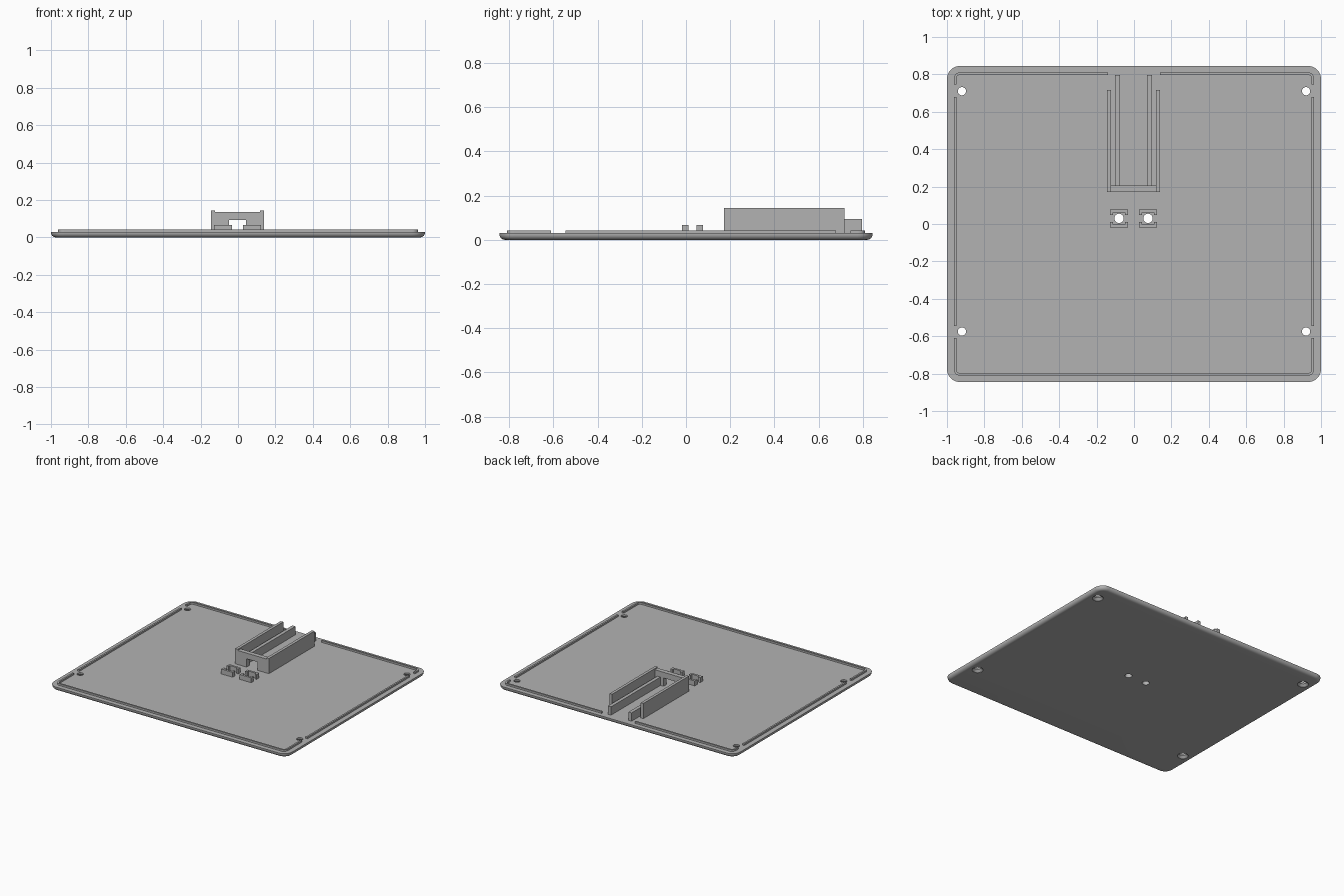
import bpy, bmesh, math
from mathutils import Vector

cube = bpy.data.objects.get("Cube")
if cube:
    bpy.data.objects.remove(cube, do_unlink=True)

grey = bpy.data.materials.new("matte grey")
grey.use_nodes = True
COLOUR = (0.45, 0.45, 0.45, 1)
grey.diffuse_color = COLOUR
grey.node_tree.nodes["Principled BSDF"].inputs["Base Color"].default_value = COLOUR

TOP = 0.03      # upper face of the plate
LIP = 0.043     # top of the locating lip


def finish(name, bm):
    bmesh.ops.recalc_face_normals(bm, faces=bm.faces)
    mesh = bpy.data.meshes.new(name)
    bm.to_mesh(mesh)
    bm.free()
    mesh.materials.append(grey)
    obj = bpy.data.objects.new(name, mesh)
    bpy.context.collection.objects.link(obj)
    return obj


def arc(cx, cy, r, start, end, n=8):
    return [Vector((cx + r * math.cos(math.radians(start + (end - start) * i / n)),
                    cy + r * math.sin(math.radians(start + (end - start) * i / n))))
            for i in range(n + 1)]


def rounded_rect(hx, hy, r):
    pts = []
    for i, (sx, sy) in enumerate([(1, 1), (-1, 1), (-1, -1), (1, -1)]):
        pts += arc(sx * (hx - r), sy * (hy - r), r, 90 * i, 90 * i + 90)
    return pts


def loft(name, rings):
    """Skin a stack of (outline, z) rings and cap both ends."""
    bm = bmesh.new()
    loops = [[bm.verts.new((p.x, p.y, z)) for p in pts] for pts, z in rings]
    for a, b in zip(loops, loops[1:]):
        for i in range(len(a)):
            j = (i + 1) % len(a)
            bm.faces.new((a[i], a[j], b[j], b[i]))
    bm.faces.new(loops[0][::-1])
    bm.faces.new(loops[-1])
    return finish(name, bm)


def prism(name, outline, axis, lo, hi):
    """Extrude a 2D outline along z, or along y when the outline is in x-z."""
    bm = bmesh.new()
    place = (lambda u, v, w: (u, v, w)) if axis == "z" else (lambda u, v, w: (u, w, v))
    face = bm.faces.new([bm.verts.new(place(u, v, lo)) for u, v in outline])
    out = bmesh.ops.extrude_face_region(bm, geom=[face])
    verts = [e for e in out["geom"] if isinstance(e, bmesh.types.BMVert)]
    bmesh.ops.translate(bm, verts=verts, vec=place(0, 0, hi - lo))
    return finish(name, bm)


def box(name, x0, x1, y0, y1, z1):
    return prism(name, [(x0, y0), (x1, y0), (x1, y1), (x0, y1)], "z", TOP - 0.002, z1)


def lip(name, path, width=0.013):
    """Thin wall following a path."""
    left, right = [], []
    for i, p in enumerate(path):
        t = (path[min(i + 1, len(path) - 1)] - path[max(i - 1, 0)]).normalized()
        n = Vector((-t.y, t.x)) * width / 2
        left.append(p + n)
        right.append(p - n)
    return prism(name, left + right[::-1], "z", TOP - 0.002, LIP)


# Plate with a rounded lower edge
R = 0.026
rings = []
for i in range(7):
    a = math.radians(90 * i / 6)
    inset = R * (1 - math.sin(a))
    rings.append((rounded_rect(1 - inset, 0.845 - inset, 0.07 - inset), R * (1 - math.cos(a))))
rings.append((rounded_rect(1, 0.845, 0.07), TOP))
plate = loft("base_plate", rings)

# Countersunk screw holes and the two plain button holes
def circle(x, y, r):
    return arc(x, y, r, 0, 360, 32)[:-1]

cutters = []
for x in (-0.92, 0.92):
    for y in (-0.575, 0.71):
        cutters.append(loft("hole_cutter", [
            (circle(x, y, 0.038), -0.01), (circle(x, y, 0.038), 0.002),
            (circle(x, y, 0.022), 0.018), (circle(x, y, 0.022), 0.05)]))
BUTTONS = (-0.08, 0.075)
for x in BUTTONS:
    cutters.append(loft("hole_cutter", [(circle(x, 0.03, 0.025), -0.01),
                                        (circle(x, 0.03, 0.025), 0.05)]))
bpy.context.view_layer.objects.active = plate
for cutter in cutters:
    mod = plate.modifiers.new("hole", "BOOLEAN")
    mod.operation = "DIFFERENCE"
    mod.solver = "EXACT"
    mod.object = cutter
    bpy.ops.object.modifier_apply(modifier=mod.name)
    bpy.data.objects.remove(cutter, do_unlink=True)
bpy.ops.object.select_all(action="DESELECT")
plate.select_set(True)
bpy.ops.object.shade_smooth_by_angle(angle=math.radians(30))

# Locating lip, broken beside the screw holes and behind the tray
LX, LY, CR = 0.956, 0.804, 0.025
lip("front_lip", [Vector((-LX, -0.61))] + arc(CR - LX, CR - LY, CR, 180, 270)
    + arc(LX - CR, CR - LY, CR, 270, 360) + [Vector((LX, -0.61))])
for side, s in (("left", 1), ("right", -1)):
    lip(side + "_lip", [Vector((s * LX, -0.545)), Vector((s * LX, 0.678))])
    corner = [Vector((LX, 0.745))] + arc(LX - CR, LY - CR, CR, 0, 90) + [Vector((0.14, LY))]
    lip(side + "_back_lip", [Vector((s * p.x, p.y)) for p in corner])

# Tray: tall outer walls, low inner rails, notched front wall
MID = -0.0025
for side, s in (("left", 1), ("right", -1)):
    a, b = sorted((MID + s * 0.12, MID + s * 0.1415))
    box(side + "_outer_wall", a, b, 0.172, 0.717, 0.145)
    a, b = sorted((MID + s * 0.073, MID + s * 0.099))
    box(side + "_inner_rail", a, b, 0.2, 0.797, 0.093)
w, n, low, arch, high = 0.122, 0.046, TOP - 0.002, 0.093, 0.136
prism("tray_front_wall",
      [(MID + x, z) for x, z in [(-w, low), (-n, low), (-n, arch), (n, arch),
                                 (n, low), (w, low), (w, high), (-w, high)]],
      "y", 0.172, 0.206)

# Button sockets: two facing U-shaped brackets around each hole
H, T, G = 0.048, 0.016, 0.018
for x, side in zip(BUTTONS, ("right", "left")):
    for s, end in ((-1, "front"), (1, "back")):
        u = [(-H, G), (-H, H), (H, H), (H, G), (H - T, G), (H - T, H - T),
             (T - H, H - T), (T - H, G)]
        prism(f"{side}_{end}_socket", [(x + px, 0.03 + s * py) for px, py in u],
              "z", TOP - 0.002, 0.067)
